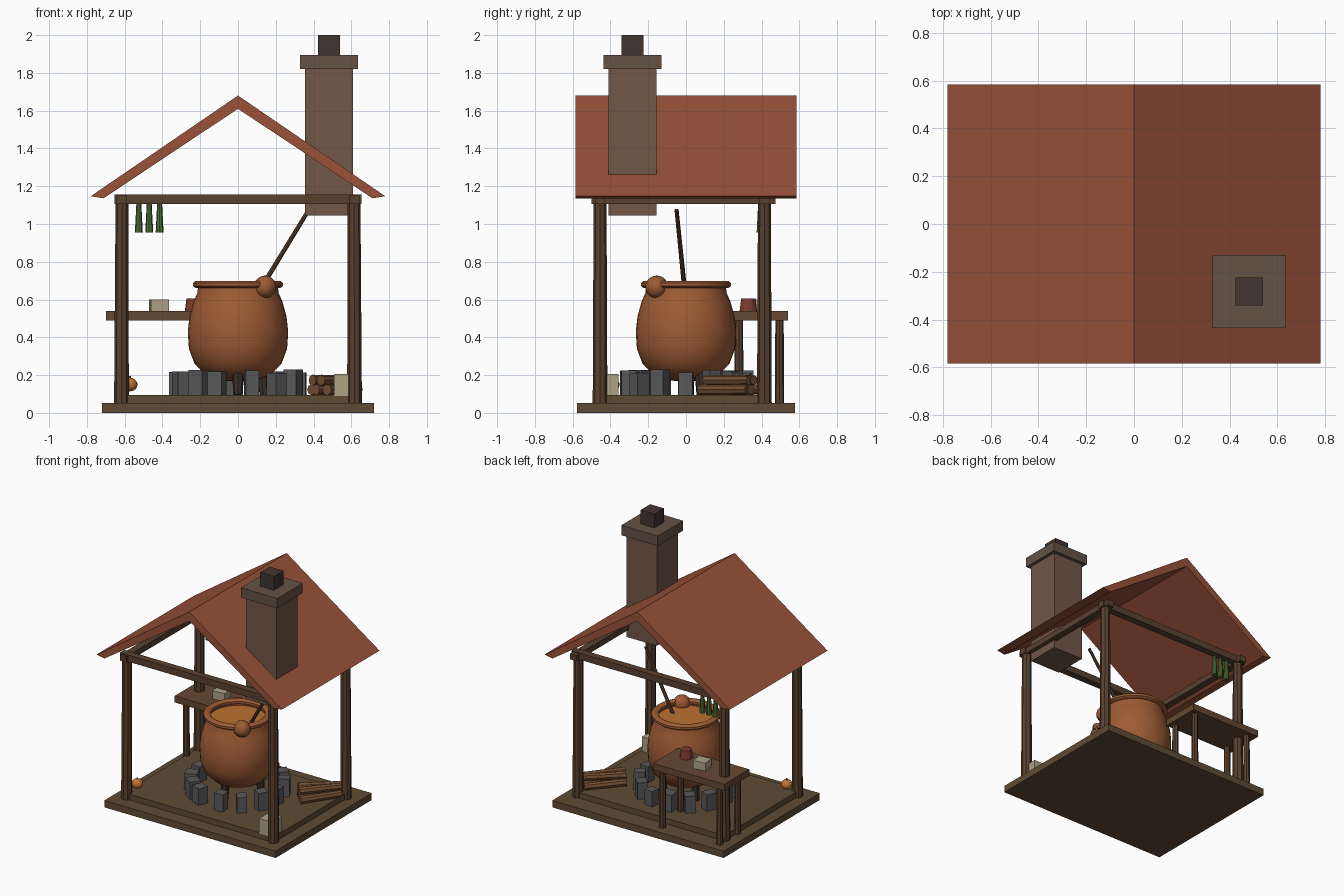
import bpy, bmesh, math, random
from mathutils import Vector

if "Cube" in bpy.data.objects:
    bpy.data.objects.remove(bpy.data.objects["Cube"])

random.seed(4)


def material(name, r, g, b):
    m = bpy.data.materials.new(name)
    m.diffuse_color = (r, g, b, 1)
    m.use_nodes = True
    m.node_tree.nodes["Principled BSDF"].inputs["Base Color"].default_value = m.diffuse_color
    return m


WOOD = material("wood", 0.10, 0.052, 0.028)
PLANK = material("plank", 0.115, 0.07, 0.035)
BENCH = material("bench_wood", 0.13, 0.065, 0.032)
TILE = material("roof_red", 0.32, 0.085, 0.042)
BRICK = material("chimney_brown", 0.17, 0.095, 0.065)
CAP = material("chimney_cap", 0.13, 0.085, 0.06)
FLUE = material("flue_dark", 0.055, 0.035, 0.03)
COPPER = material("copper", 0.34, 0.105, 0.035)
BROTH = material("broth", 0.50, 0.17, 0.03)
STONE = material("stone", 0.10, 0.10, 0.10)
IRON = material("dark_iron", 0.04, 0.03, 0.025)
BARK = material("bark", 0.18, 0.08, 0.035)
PALE = material("pale", 0.42, 0.36, 0.24)
RED = material("red_clay", 0.20, 0.045, 0.025)
GREEN = material("herb_green", 0.08, 0.16, 0.04)
ORANGE = material("orange", 0.55, 0.17, 0.03)


def finish(name, bm, mat, smooth=None):
    bmesh.ops.recalc_face_normals(bm, faces=bm.faces)
    me = bpy.data.meshes.new(name)
    bm.to_mesh(me)
    bm.free()
    ob = bpy.data.objects.new(name, me)
    bpy.context.collection.objects.link(ob)
    me.materials.append(mat)
    if smooth:
        bpy.ops.object.select_all(action='DESELECT')
        ob.select_set(True)
        bpy.context.view_layer.objects.active = ob
        bpy.ops.object.shade_smooth_by_angle(angle=math.radians(smooth))
    return ob


def box(name, x, y, z, mat, rot=0):
    """Box from (min, max) ranges, turned about its own vertical axis."""
    bm = bmesh.new()
    bmesh.ops.create_cube(bm, size=1)
    bmesh.ops.scale(bm, vec=(x[1] - x[0], y[1] - y[0], z[1] - z[0]), verts=bm.verts)
    ob = finish(name, bm, mat)
    ob.location = (sum(x) / 2, sum(y) / 2, sum(z) / 2)
    ob.rotation_euler.z = rot
    return ob


def rod(name, a, b, r1, r2, mat, sides=8, smooth=None):
    """Tapered cylinder between two points."""
    a, b = Vector(a), Vector(b)
    bm = bmesh.new()
    bmesh.ops.create_cone(bm, cap_ends=True, segments=sides, radius1=r1, radius2=r2,
                          depth=(b - a).length)
    ob = finish(name, bm, mat, smooth)
    ob.location = (a + b) / 2
    ob.rotation_euler = (b - a).to_track_quat('Z', 'Y').to_euler()
    return ob


def lathe(name, profile, mat, steps=32):
    bm = bmesh.new()
    vs = [bm.verts.new((r, 0, z)) for r, z in profile]
    es = [bm.edges.new(p) for p in zip(vs, vs[1:])]
    bmesh.ops.spin(bm, geom=vs + es, cent=(0, 0, 0), axis=(0, 0, 1),
                   angle=math.tau, steps=steps, use_duplicate=False)
    bmesh.ops.remove_doubles(bm, verts=bm.verts, dist=1e-4)
    return finish(name, bm, mat, 40)


def ball(name, loc, r, mat, flat=1.0):
    bm = bmesh.new()
    bmesh.ops.create_uvsphere(bm, u_segments=16, v_segments=10, radius=r)
    ob = finish(name, bm, mat, 40)
    ob.location = loc
    ob.scale.z = flat
    return ob


# Platform
box("base_slab", (-0.72, 0.72), (-0.577, 0.577), (0, 0.052), PLANK)
box("floor", (-0.63, 0.63), (-0.47, 0.44), (0.05, 0.095), PLANK)

# Posts and tie beams
for sx, side in ((-1, "left"), (1, "right")):
    for y, end in ((-0.455, "front"), (0.415, "back")):
        rod(f"{end}_{side}_post", (sx * 0.617, y, 0.05), (sx * 0.614, y, 1.15), 0.039, 0.034, WOOD)
    box(f"{side}_beam", (sx * 0.615 - 0.027, sx * 0.615 + 0.027), (-0.5, 0.475), (1.106, 1.15), WOOD)
for y, end in ((-0.455, "front"), (0.415, "back")):
    box(f"{end}_beam", (-0.655, 0.655), (y - 0.027, y + 0.027), (1.106, 1.156), WOOD)

# Roof: two slabs extruded from a sloped section
for sx, side in ((-1, "left"), (1, "right")):
    bm = bmesh.new()
    section = [(0, 1.68), (0.78, 1.147), (0.712, 1.136), (0, 1.61)]
    f = bm.faces.new([bm.verts.new((sx * x, -0.585, z)) for x, z in section])
    ext = bmesh.ops.extrude_face_region(bm, geom=[f])["geom"]
    bmesh.ops.translate(bm, vec=(0, 1.17, 0),
                        verts=[v for v in ext if isinstance(v, bmesh.types.BMVert)])
    finish(f"{side}_roof", bm, TILE)

# Chimney
for name, h, z, m in (("chimney", 0.128, (1.045, 1.83), BRICK),
                      ("chimney_cap", 0.153, (1.82, 1.895), CAP),
                      ("chimney_flue", 0.058, (1.89, 2.0), FLUE)):
    box(name, (0.482 - h, 0.482 + h), (-0.283 - h, -0.283 + h), z, m)

# Cauldron with rolled rim, broth and feet
lathe("cauldron", [(0, 0.165), (0.09, 0.172), (0.17, 0.20), (0.23, 0.26), (0.26, 0.34),
                   (0.266, 0.43), (0.257, 0.51), (0.235, 0.59), (0.215, 0.635),
                   (0.212, 0.665), (0.195, 0.665), (0.195, 0.60)], COPPER)
ring = [(0.213 + 0.027 * math.cos(a), 0.68 + 0.021 * math.sin(a))
        for a in [math.tau * i / 8 + math.pi / 8 for i in range(9)]]
lathe("cauldron_rim", ring, COPPER)
rod("broth_surface", (0, 0, 0.62), (0, 0, 0.655), 0.197, 0.197, BROTH, 32, 40)
for i in range(3):
    a = math.tau * i / 3 + math.radians(30)
    c, s = math.cos(a), math.sin(a)
    rod(f"cauldron_foot_{i + 1}", (0.16 * c, 0.16 * s, 0.095), (0.15 * c, 0.15 * s, 0.23),
        0.025, 0.032, IRON)
ball("rim_knob", (0.143, -0.155, 0.667), 0.06, COPPER)
rod("stirring_stick", (0.085, -0.002, 0.60), (0.375, -0.05, 1.075), 0.013, 0.011, WOOD, 8)

# Ring of hearth stones
for i in range(14):
    a = math.radians({10: 250}.get(i, i * 360 / 14))
    x, y = 0.325 * math.cos(a), 0.315 * math.sin(a)
    w, d = random.uniform(0.034, 0.044), random.uniform(0.034, 0.046)
    box(f"hearth_stone_{i + 1}", (x - d, x + d), (y - w, y + w),
        (0.092, random.uniform(0.205, 0.23)), STONE, a + random.uniform(-0.12, 0.12))

# Firewood stack: (x, y, z, heading)
logs = [(0.49, 0.28, 0.123, 50), (0.525, 0.24, 0.123, 44), (0.56, 0.20, 0.123, 56),
        (0.51, 0.26, 0.173, 42), (0.54, 0.22, 0.173, 50)]
for i, (x, y, z, h) in enumerate(logs):
    d = Vector((math.cos(math.radians(h)), math.sin(math.radians(h)), 0)) * 0.15
    c = Vector((x - 0.005, y, z))
    rod(f"firewood_{i + 1}", c - d, c + d, 0.029, 0.026, BARK)

# Work table
box("table_top", (-0.70, -0.10), (0.24, 0.54), (0.49, 0.54), BENCH)
for i, x in enumerate((-0.63, -0.15)):
    for j, y in enumerate((0.28, 0.495)):
        rod(f"table_leg_{2 * i + j + 1}", (x, y, 0.05), (x, y, 0.495), 0.025, 0.022, WOOD)
rod("clay_mug", (-0.235, 0.33, 0.54), (-0.235, 0.33, 0.605), 0.046, 0.038, RED, 12)
box("bread_block", (-0.465, -0.37), (0.355, 0.445), (0.54, 0.60), PALE, 0.12)

# Floor items
box("pale_crate", (0.508, 0.622), (-0.473, -0.358), (0.09, 0.205), PALE)
ball("pumpkin", (-0.572, -0.392, 0.15), 0.04, ORANGE, 0.9)
rod("pumpkin_stem", (-0.572, -0.392, 0.18), (-0.572, -0.392, 0.195), 0.007, 0.005, GREEN, 6)

# Hanging herbs
for i, x in enumerate((-0.525, -0.47, -0.415)):
    rod(f"herb_bundle_{i + 1}", (x, 0.395, 0.955), (x, 0.395, 1.11), 0.021, 0.013, GREEN, 8)
